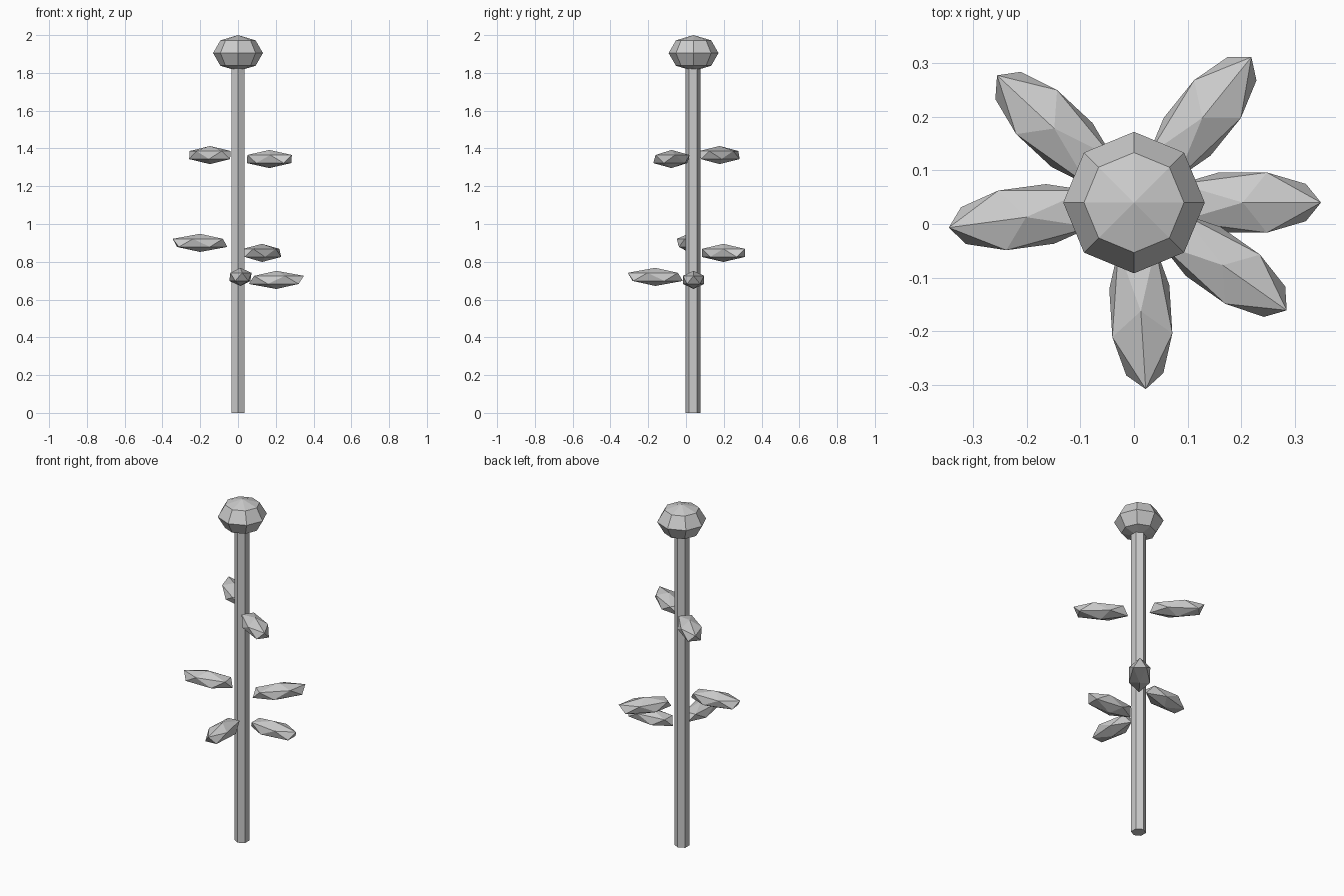
import bpy
import math
from mathutils import Matrix

if "Cube" in bpy.data.objects:
    bpy.data.objects.remove(bpy.data.objects["Cube"], do_unlink=True)

AXIS_Y = 0.04  # the stem stands slightly behind the centre

grey = bpy.data.materials.new("light_grey")
grey.use_nodes = True
colour = (0.6, 0.6, 0.6, 1)
grey.diffuse_color = colour
grey.node_tree.nodes["Principled BSDF"].inputs["Base Color"].default_value = colour


def finish(name, scale=(1, 1, 1)):
    """Name the new object, bake its scale and give it the colour."""
    obj = bpy.context.object
    obj.name = obj.data.name = name
    obj.data.transform(Matrix.Diagonal((*scale, 1)))
    obj.data.materials.append(grey)
    return obj


# Hexagonal stem with a corner facing the front
STEM_HEIGHT = 1.84
bpy.ops.mesh.primitive_cylinder_add(vertices=6, radius=0.04, depth=STEM_HEIGHT,
                                    location=(0, AXIS_Y - 0.003, STEM_HEIGHT / 2))
finish("stem")

# Flattened bud on top
bpy.ops.mesh.primitive_uv_sphere_add(segments=8, ring_count=4, radius=1,
                                     location=(0, AXIS_Y, 1.905))
finish("bud", (0.132, 0.132, 0.095))

# Faceted leaves around the stem: (angle in degrees, height)
LEAVES = [(0, 0.704), (273.6, 0.72), (51.1, 0.847),
          (187.7, 0.9), (324.8, 1.344), (137.1, 1.365)]
for i, (angle, height) in enumerate(LEAVES, 1):
    a = math.radians(angle)
    bpy.ops.mesh.primitive_ico_sphere_add(
        subdivisions=1, radius=1, rotation=(0, 0, a),
        location=(0.203 * math.cos(a), AXIS_Y + 0.203 * math.sin(a), height))
    finish(f"leaf_{i}", (0.163, 0.066, 0.048))
